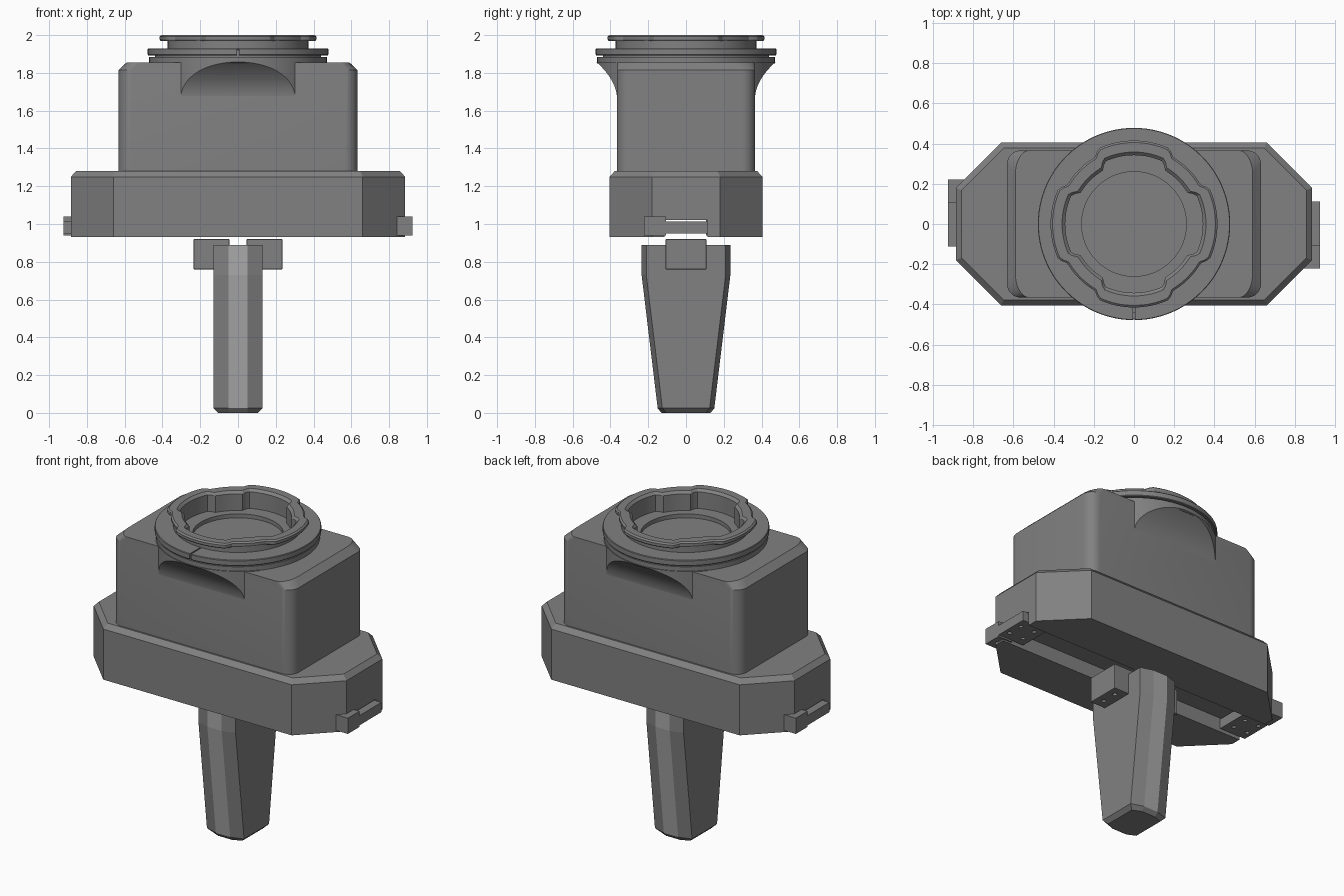
import bpy, bmesh, math
from mathutils import Vector

if "Cube" in bpy.data.objects:
    bpy.data.objects.remove(bpy.data.objects["Cube"], do_unlink=True)


def material(name, v):
    m = bpy.data.materials.new(name)
    m.use_nodes = True
    m.diffuse_color = (v, v, v, 1)
    m.node_tree.nodes["Principled BSDF"].inputs["Base Color"].default_value = (v, v, v, 1)
    return m


GREY = material("mid grey", 0.22)
LIGHT = material("light grey", 0.40)


def finish(name, bm, smooth=True):
    bmesh.ops.recalc_face_normals(bm, faces=bm.faces)
    me = bpy.data.meshes.new(name)
    bm.to_mesh(me)
    bm.free()
    ob = bpy.data.objects.new(name, me)
    bpy.context.collection.objects.link(ob)
    me.materials.append(GREY)
    if smooth:
        select(ob)
        bpy.ops.object.shade_smooth_by_angle(angle=math.radians(25))
    return ob


def select(ob):
    bpy.ops.object.select_all(action='DESELECT')
    ob.select_set(True)
    bpy.context.view_layer.objects.active = ob


def loft(name, rings, smooth=True):
    """Skin a stack of equal-length rings and cap both ends."""
    bm = bmesh.new()
    vs = [[bm.verts.new(p) for p in r] for r in rings]
    n = len(rings[0])
    for a, b in zip(vs, vs[1:]):
        for i in range(n):
            j = (i + 1) % n
            bm.faces.new((a[i], a[j], b[j], b[i]))
    bm.faces.new(vs[0])
    bm.faces.new(vs[-1])
    return finish(name, bm, smooth)


def revolve(name, profile, start=0.0, sweep=2 * math.pi, n=120):
    """Turn a closed profile of (radius, z, lobe depth) about z."""
    full = sweep > 6.28
    bm = bmesh.new()
    cols = []
    for i in range(n if full else n + 1):
        a = start + sweep * i / n
        # notches sit on the diagonals, lobes on the axes
        dip = min(1, max(0, (-math.cos(4 * a) - 0.15) * 2.5))
        dip = dip * dip * (3 - 2 * dip)
        cols.append([bm.verts.new(((r - d * dip) * math.cos(a), (r - d * dip) * math.sin(a), z))
                     for r, z, d in profile])
    m = len(profile)
    pairs = list(zip(cols, cols[1:])) + ([(cols[-1], cols[0])] if full else [])
    for a, b in pairs:
        for k in range(m):
            l = (k + 1) % m
            bm.faces.new((a[k], b[k], b[l], a[l]))
    if not full:
        bm.faces.new(cols[0])
        bm.faces.new(cols[-1])
    return finish(name, bm)


def box(name, x0, x1, y0, y1, z0, z1):
    ring = lambda z: [(x0, y0, z), (x1, y0, z), (x1, y1, z), (x0, y1, z)]
    return loft(name, [ring(z0), ring(z1)], False)


def cylinder(name, x, y, r, z0, z1, n):
    ring = lambda z: [(x + r * math.cos(2 * math.pi * i / n), y + r * math.sin(2 * math.pi * i / n), z)
                      for i in range(n)]
    return loft(name, [ring(z0), ring(z1)])


def boolean(ob, cutter, op='DIFFERENCE'):
    cutter.hide_render = True
    mod = ob.modifiers.new("cut", 'BOOLEAN')
    mod.object, mod.operation, mod.solver = cutter, op, 'EXACT'
    select(ob)
    bpy.ops.object.modifier_apply(modifier=mod.name)
    bpy.data.objects.remove(cutter, do_unlink=True)


# base plinth: long octagon with chamfered rim and a slot underneath
def octagon(hx, hy, cx, cy, z):
    q = [(hx, cy), (cx, hy)]
    pts = q + [(-x, y) for x, y in q[::-1]]
    pts += [(-x, -y) for x, y in pts]
    return [(x, y, z) for x, y in pts]


base = loft("base", [octagon(.885, .405, .66, .18, .93),
                     octagon(.885, .405, .66, .18, 1.25),
                     octagon(.857, .377, .648, .168, 1.28)], False)
boolean(base, box("slot_cutter", -1, 1, -.115, .115, .9, 1.02))


# upper housing: rounded corners, sloped upper end edges
def rounded(hx, hy, rx, ry, z, n=8):
    q = [(hx - rx + rx * math.cos(math.pi / 2 * i / n), hy - ry + ry * math.sin(math.pi / 2 * i / n))
         for i in range(n + 1)]
    pts = q + [(-x, y) for x, y in q[::-1]]
    pts += [(-x, -y) for x, y in pts]
    return [(x, y, z) for x, y in pts]


loft("housing", [rounded(.632, .366, .07, .07, 1.275),
                 rounded(.632, .366, .07, .07, 1.815),
                 rounded(.59, .366, .07, .12, 1.855)])

# front and back flares: concave sweep trimmed by the flange radius
curve = [(.365 + .112 * (i / 12) ** 2, 1.66 + .2 * i / 12) for i in range(13)]
outline = curve + [(.5, 1.86), (.3, 1.86), (.3, 1.66)]
for side, name in ((-1, "front_flare"), (1, "back_flare")):
    flare = loft(name, [[(x, side * y, z) for y, z in outline] for x in (-.42, .42)])
    boolean(flare, cylinder("trim", 0, 0, .475, 1.5, 1.858, 96), 'INTERSECT')
    select(flare)
    bpy.ops.object.shade_smooth_by_angle(angle=math.radians(25))

# mount: flange, neck and lobed collar around a stepped opening
revolve("mount", [(.26, 1.85, 0), (.47, 1.85, 0), (.47, 1.885, 0), (.44, 1.885, 0),
                  (.44, 1.92, 0), (.372, 1.92, 0), (.372, 1.97, 0), (.41, 1.97, .03),
                  (.415, 1.978, .03), (.415, 1.992, .03), (.405, 2.0, .03), (.358, 2.0, .035),
                  (.342, 1.985, .035), (.342, 1.88, .035), (.26, 1.88, 0)])
gap = .01
revolve("split_ring", [(.43, 1.893, 0), (.475, 1.893, 0), (.478, 1.897, 0), (.478, 1.926, 0),
                       (.475, 1.93, 0), (.365, 1.93, 0), (.365, 1.915, 0), (.43, 1.915, 0)],
        -math.pi / 2 + gap, 2 * math.pi - 2 * gap)

# tapered post with chamfered edges and bright narrow faces
post = loft("post", [octagon(hx, hy, .05, hy - .025, z) for hx, hy, z in
                     ((.105, .13, 0), (.13, .15, .025), (.13, .235, .73), (.13, .235, .89))], False)
post.data.materials.append(LIGHT)
for p in post.data.polygons:
    if abs(p.normal.y) > .97:
        p.material_index = 1

# paired side blocks and end clips; the second of each is turned half round
for s, side in ((1, "left"), (-1, "right")):
    def placed(name, x0, x1, y0, y1, z0, z1, holes):
        xs, ys = sorted((s * x0, s * x1)), sorted((s * y0, s * y1))
        ob = box(name, *xs, *ys, z0, z1)
        for hx, hy in holes:
            boolean(ob, cylinder("hole", s * hx, s * hy, .013, z0 - .05, z0 + .03, 12))
        return ob

    block = placed(side + "_post_block", .046, .235, -.108, .108, .76, .92,
                   [(.185, -.05), (.185, .05)])
    bev = block.modifiers.new("soft edges", 'BEVEL')
    bev.width, bev.segments, bev.limit_method = .01, 2, 'ANGLE'
    placed(side + "_clip_plate", .74, .925, -.108, .113, .95, 1.012,
           [(.79, -.05), (.79, .05), (.89, -.05), (.89, .05)])
    placed(side + "_clip_wing", .825, .925, -.222, -.106, .94, 1.04, [(.88, -.17)])
